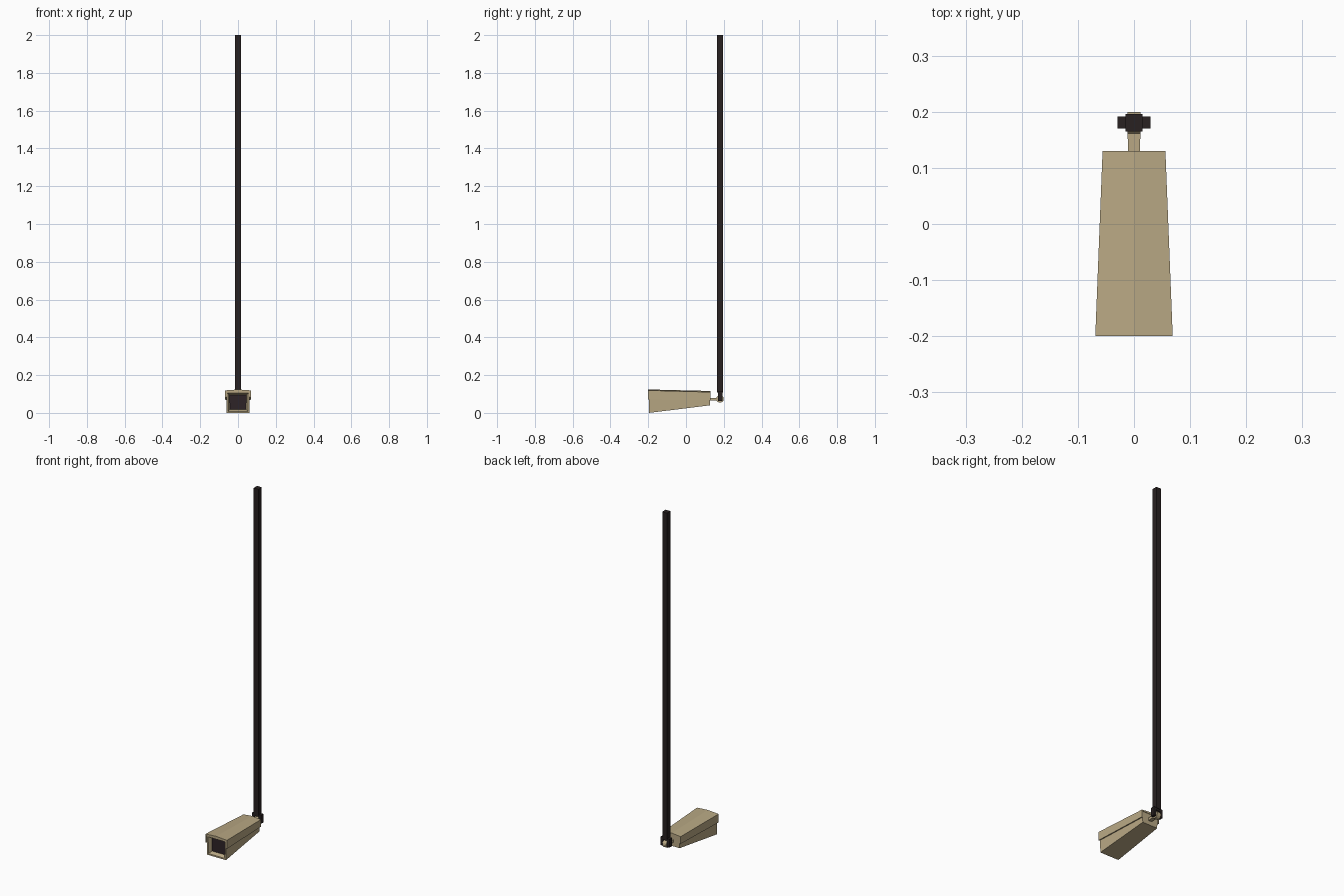
import bpy, bmesh, math
from mathutils import Matrix

if "Cube" in bpy.data.objects:
    bpy.data.objects.remove(bpy.data.objects["Cube"])


def material(name, rgb):
    m = bpy.data.materials.new(name)
    m.diffuse_color = (*rgb, 1)
    m.use_nodes = True
    m.node_tree.nodes["Principled BSDF"].inputs["Base Color"].default_value = m.diffuse_color
    return m


BEIGE = material("beige paint", (0.48, 0.39, 0.23))
DARK = material("dark metal", (0.021, 0.015, 0.015))
LENS = material("dark glass", (0.026, 0.017, 0.02))


def finish(bm, name, *mats):
    bmesh.ops.recalc_face_normals(bm, faces=bm.faces)
    me = bpy.data.meshes.new(name)
    bm.to_mesh(me)
    bm.free()
    for m in mats:
        me.materials.append(m)
    ob = bpy.data.objects.new(name, me)
    bpy.context.collection.objects.link(ob)
    return ob


def loft(front, back, y0, y1):
    """Closed solid between two xz sections at y0 and y1; returns bmesh and front face."""
    bm = bmesh.new()
    a = [bm.verts.new((x, y0, z)) for x, z in front]
    b = [bm.verts.new((x, y1, z)) for x, z in back]
    cap = bm.faces.new(a)
    bm.faces.new(b[::-1])
    n = len(a)
    for i in range(n):
        j = (i + 1) % n
        bm.faces.new((a[i], b[i], b[j], a[j]))
    bmesh.ops.recalc_face_normals(bm, faces=bm.faces)
    return bm, cap


def rect(w, z0, z1, w_low=None):
    lo = w if w_low is None else w_low
    return [(-lo, z0), (lo, z0), (w, z1), (-w, z1)]


def box(name, x0, x1, y0, y1, z0, z1, mat):
    s = [(x0, z0), (x1, z0), (x1, z1), (x0, z1)]
    return finish(loft(s, s, y0, y1)[0], name, mat)


def cylinder_x(name, r, half, y, z, sides, mat):
    bm = bmesh.new()
    bmesh.ops.create_cone(bm, cap_ends=True, segments=sides, radius1=r, radius2=r,
                          depth=2 * half,
                          matrix=Matrix.Translation((0, y, z)) @ Matrix.Rotation(math.pi / 2, 4, 'Y'))
    return finish(bm, name, mat)


# camera housing with a sloped recess and dark window in the front
bm, face = loft(rect(0.063, 0.0, 0.113, 0.06), rect(0.05, 0.04, 0.104, 0.048), -0.196, 0.127)
bmesh.ops.inset_region(bm, faces=[face], thickness=0.012)
bmesh.ops.inset_region(bm, faces=[face], thickness=0.013, depth=-0.02)
face.material_index = 1
finish(bm, "camera_housing", BEIGE, LENS)


# hood: thin folded cover with a shallow ridge
def hood(w, low, eave, ridge, t=0.006):
    i = w - t
    return [(-w, low), (-w, eave), (0, ridge), (w, eave), (w, low),
            (i, low), (i, eave - t), (-i, eave - t), (-i, low)]


finish(loft(hood(0.069, 0.07, 0.119, 0.124), hood(0.056, 0.068, 0.11, 0.116),
            -0.2, 0.13)[0], "hood", BEIGE)

# rear neck and round knuckle
finish(loft(rect(0.010, 0.064, 0.08), rect(0.012, 0.066, 0.08), 0.12, 0.175)[0], "neck", BEIGE)
cylinder_x("knuckle", 0.02, 0.012, 0.18, 0.074, 12, BEIGE)

# fork and pivot holding the knuckle
for side, name in ((-1, "fork_left"), (1, "fork_right")):
    xs = sorted((side * 0.013, side * 0.029))
    box(name, *xs, 0.17, 0.192, 0.063, 0.112, DARK)
box("fork_bridge", -0.029, 0.029, 0.17, 0.192, 0.098, 0.112, DARK)
cylinder_x("pivot_pin", 0.006, 0.028, 0.18, 0.074, 8, DARK)

# long hanging pole
box("pole", -0.015, 0.015, 0.165, 0.196, 0.108, 2.0, DARK)
